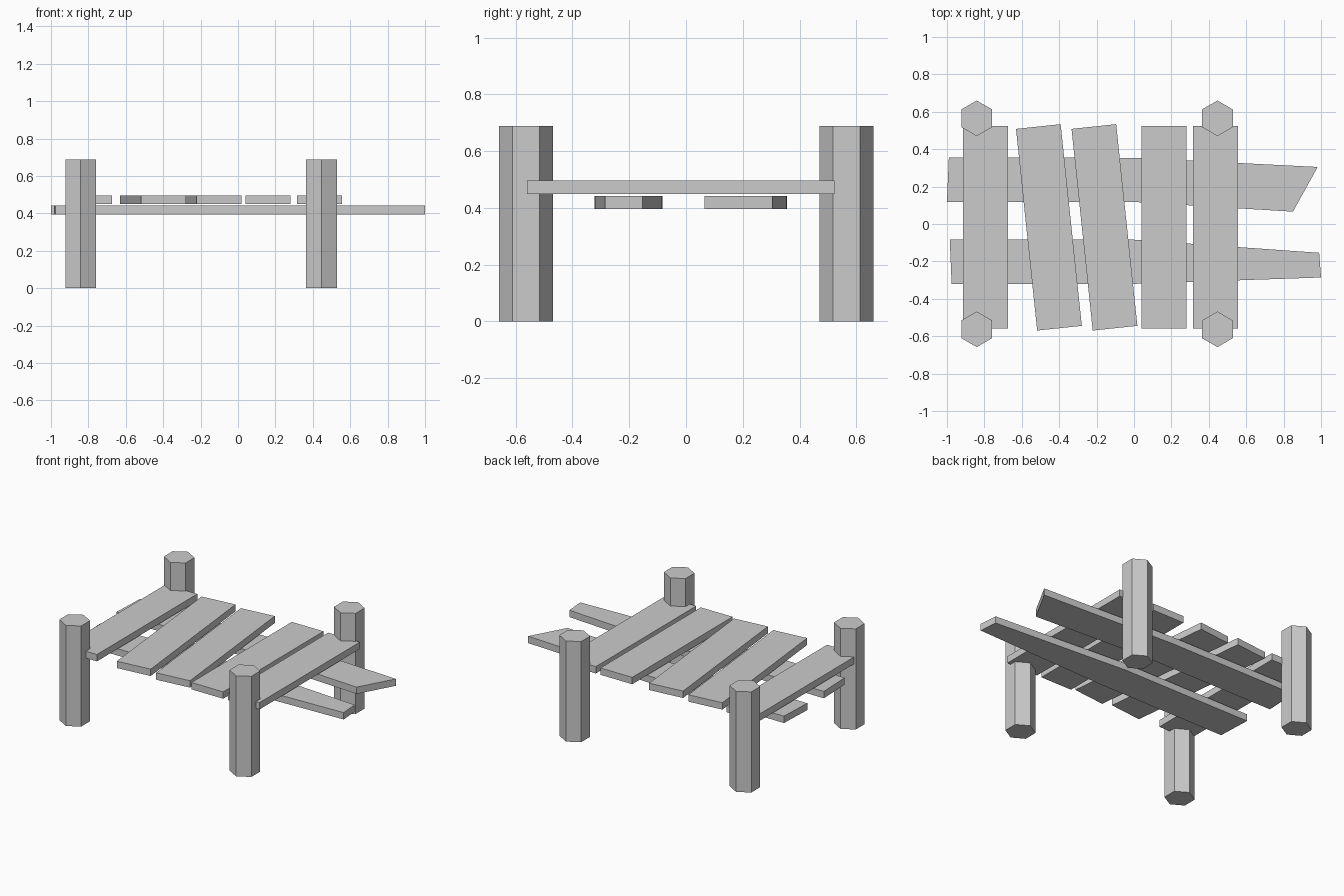
import bpy, bmesh, math

if "Cube" in bpy.data.objects:
    bpy.data.objects.remove(bpy.data.objects["Cube"])


def slab(name, outline, z0, z1):
    """Extrude a flat outline (counter-clockwise, seen from above) from z0 to z1."""
    bm = bmesh.new()
    face = bm.faces.new([bm.verts.new((x, y, z0)) for x, y in outline])
    new = bmesh.ops.extrude_face_region(bm, geom=[face], use_keep_orig=True)["geom"]
    bmesh.ops.translate(bm, vec=(0, 0, z1 - z0),
                        verts=[g for g in new if isinstance(g, bmesh.types.BMVert)])
    bmesh.ops.recalc_face_normals(bm, faces=bm.faces)
    mesh = bpy.data.meshes.new(name)
    bm.to_mesh(mesh)
    bm.free()
    ob = bpy.data.objects.new(name, mesh)
    bpy.context.collection.objects.link(ob)
    return ob


# Hexagonal posts, corners pointing front and back
POST_R = 0.095
for x, side in ((-0.841, "left"), (0.446, "right")):
    for y, end in ((-0.563, "front"), (0.565, "back")):
        hexagon = [(x + POST_R * math.cos(math.radians(30 + 60 * i)),
                    y + POST_R * math.sin(math.radians(30 + 60 * i))) for i in range(6)]
        slab(f"{end}_{side}_post", hexagon, 0, 0.688)

# Deck planks: centre x and tilt in degrees
HALF_W, HALF_L, PLANK_Y = 0.12, 0.542, -0.018
planks = [(-0.795, 0), (-0.455, 6), (-0.158, 6), (0.16, 0), (0.435, 0)]
for i, (cx, tilt) in enumerate(planks, 1):
    c, s = math.cos(math.radians(tilt)), math.sin(math.radians(tilt))
    corners = [(-HALF_W, -HALF_L), (HALF_W, -HALF_L), (HALF_W, HALF_L), (-HALF_W, HALF_L)]
    slab(f"deck_plank_{i}",
         [(cx + u * c - v * s, PLANK_Y + u * s + v * c) for u, v in corners], 0.449, 0.496)

# Long support beams under the deck, tapering to the right
slab("back_beam", [(-1.0, 0.118), (0.0, 0.118), (0.85, 0.066),
                   (0.982, 0.305), (0.0, 0.354), (-0.99, 0.356)], 0.395, 0.442)
slab("front_beam", [(-0.975, -0.322), (0.0, -0.32), (1.0, -0.286),
                    (0.99, -0.154), (0.0, -0.084), (-0.985, -0.083)], 0.395, 0.442)
